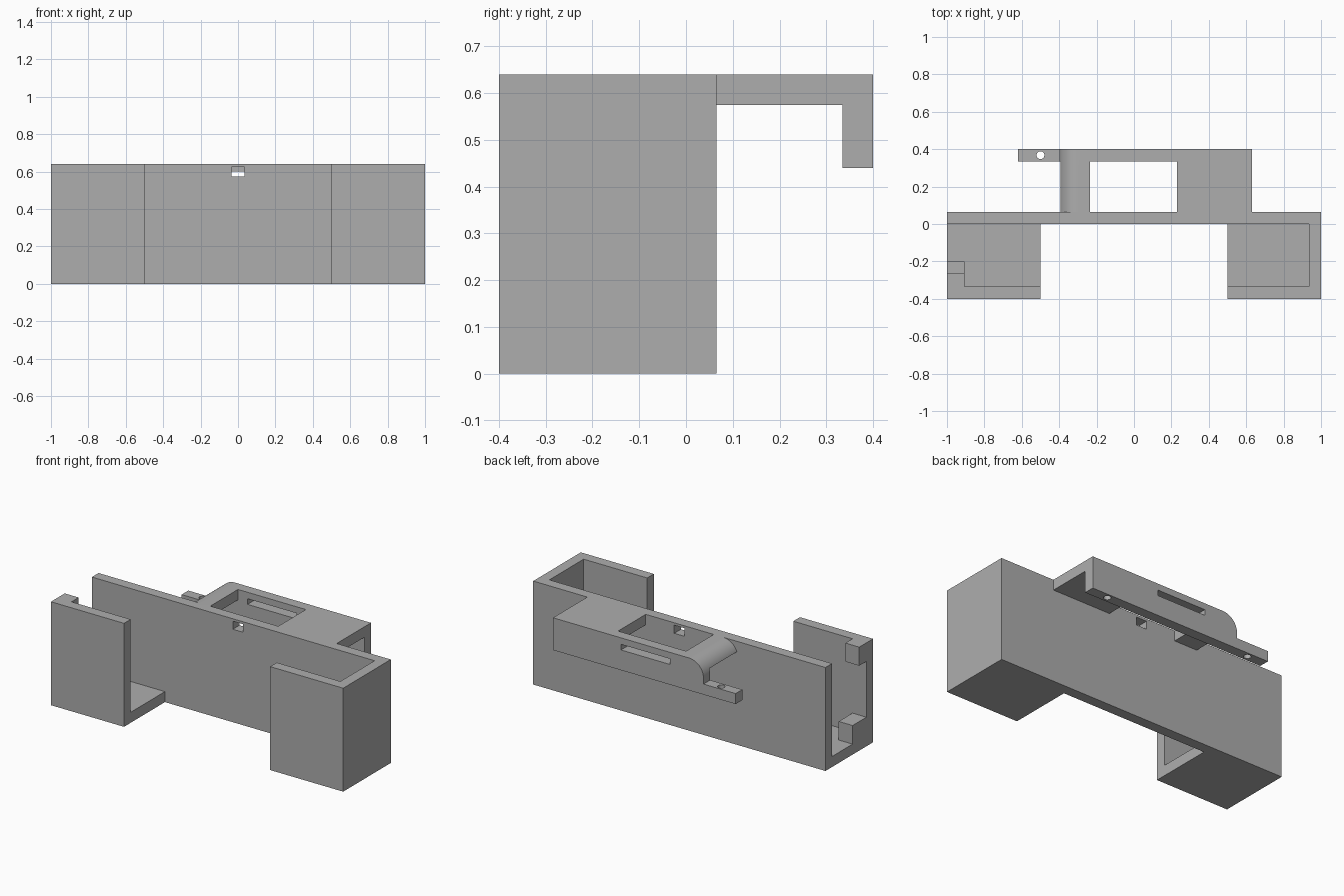
import bpy, bmesh
from math import cos, sin, pi

if "Cube" in bpy.data.objects:
    bpy.data.objects.remove(bpy.data.objects["Cube"], do_unlink=True)

W, D, H, T = 1.0, 0.4, 0.64, 0.065   # half width, half depth, height, wall

grey = bpy.data.materials.new("plain grey")
grey.use_nodes = True
colour = (0.42, 0.42, 0.42, 1)
grey.diffuse_color = colour
grey.node_tree.nodes["Principled BSDF"].inputs["Base Color"].default_value = colour


def prism(name, outline, y0, y1):
    """Extrude an x-z outline from y0 to y1."""
    bm = bmesh.new()
    face = bm.faces.new([bm.verts.new((x, y0, z)) for x, z in outline])
    new = bmesh.ops.extrude_face_region(bm, geom=[face])["geom"]
    bmesh.ops.translate(bm, vec=(0, y1 - y0, 0),
                        verts=[v for v in new if isinstance(v, bmesh.types.BMVert)])
    bmesh.ops.recalc_face_normals(bm, faces=bm.faces)
    mesh = bpy.data.meshes.new(name)
    bm.to_mesh(mesh)
    bm.free()
    mesh.materials.append(grey)
    obj = bpy.data.objects.new(name, mesh)
    bpy.context.collection.objects.link(obj)
    return obj


def box(name, x0, x1, y0, y1, z0, z1):
    return prism(name, [(x0, z0), (x1, z0), (x1, z1), (x0, z1)], y0, y1)


def pin(name, x, y, z0, z1, r=0.021):
    bpy.ops.mesh.primitive_cylinder_add(vertices=32, radius=r, depth=z1 - z0,
                                        location=(x, y, (z0 + z1) / 2))
    obj = bpy.context.object
    obj.name = name
    obj.data.materials.append(grey)
    return obj


def combine(target, tool, operation):
    """Apply a boolean and throw the tool away."""
    mod = target.modifiers.new(operation, "BOOLEAN")
    mod.object, mod.operation, mod.solver = tool, operation, "EXACT"
    bpy.context.view_layer.objects.active = target
    bpy.ops.object.modifier_apply(modifier=mod.name)
    bpy.data.objects.remove(tool, do_unlink=True)


# Holder: a block hollowed out, open at the top, the middle and the right end
holder = box("holder", -W, W, -D, T, 0, H)
cuts = [
    box("cavity", -W - 0.1, W - T, -D + T, 0, T, H + 0.1),
    box("middle_gap", -0.5, 0.5, -D - 0.1, 0, -0.1, H + 0.1),
    box("wall_hole", -0.035, 0.035, -0.1, T + 0.1, 0.575, 0.625),
]
for cut in cuts:
    combine(holder, cut, "DIFFERENCE")

# Retaining tabs at the open end
for tab in (box("upper_tab", -W, -0.905, -D + 0.03, -0.265, 0.525, H),
            box("lower_tab", -W, -0.905, -D + 0.03, -0.2, 0.03, 0.18)):
    combine(holder, tab, "UNION")

# Rear clip: plate with a rounded corner, a hanging lip and a tail
R, EDGE, LOW = 0.1, -0.4, 0.44
arc = [(EDGE + R - R * sin(a), H - R + R * cos(a))
       for a in (i * pi / 24 for i in range(13))]
outline = [(0.63, LOW), (0.63, H)] + arc + [
    (EDGE, LOW + T), (-0.62, LOW + T), (-0.62, LOW)]
clip = prism("rear_clip", outline, 0.03, D)
cuts = [
    box("under_space", -W, W, T, D - T, 0.3, H - T),
    box("window", -0.235, 0.23, T, D - T, 0.5, H + 0.1),
    box("slot", -0.17, 0.165, 0.3, D + 0.1, 0.565, 0.6),
    box("wall_side_trim", -W, W, -0.1, T - 0.02, 0.3, H - T),
    box("hole_relief", -0.1, 0.1, -0.1, T, 0.5, H + 0.1),
    pin("tail_hole", -0.5, 0.368, LOW - 0.1, LOW + 0.1),
    pin("lip_hole", 0.5, 0.368, LOW - 0.1, LOW + T),
]
for cut in cuts:
    combine(clip, cut, "DIFFERENCE")
combine(holder, clip, "UNION")
holder.name = "wall_holder_with_clip"

# Smooth the rounded corner and holes, keep the edges sharp
bpy.ops.object.select_all(action="DESELECT")
holder.select_set(True)
bpy.context.view_layer.objects.active = holder
bpy.ops.object.shade_smooth_by_angle(angle=pi / 6)
